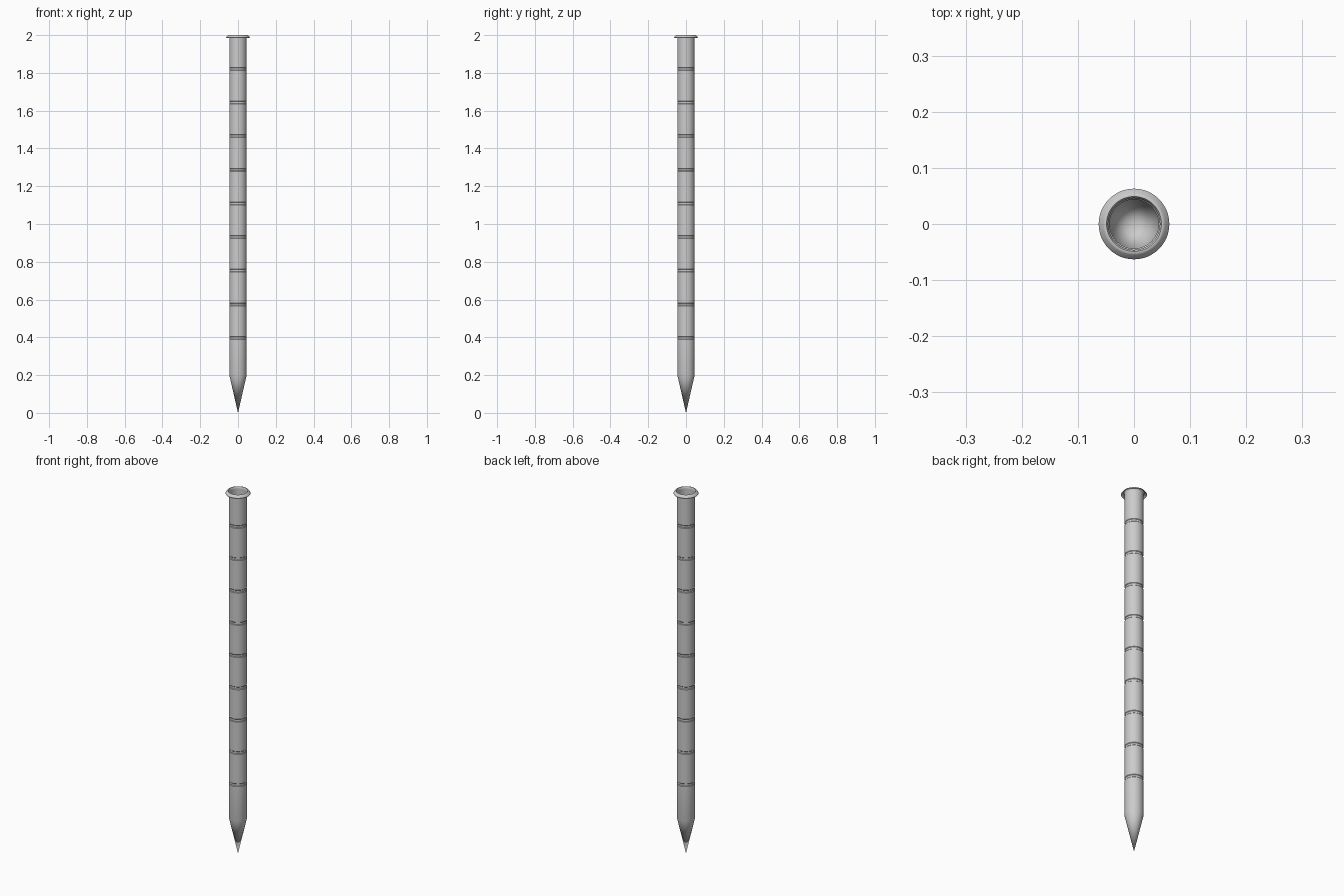
import bpy, bmesh, math

if "Cube" in bpy.data.objects:
    bpy.data.objects.remove(bpy.data.objects["Cube"])


def lathe(name, profile, steps=48):
    """Spin an (r, z) profile around the z axis."""
    bm = bmesh.new()
    vs = [bm.verts.new((r, 0, z)) for r, z in profile]
    edges = [bm.edges.new(p) for p in zip(vs, vs[1:])]
    bmesh.ops.spin(bm, geom=vs + edges, cent=(0, 0, 0), axis=(0, 0, 1),
                   angle=math.tau, steps=steps, use_duplicate=False)
    bmesh.ops.remove_doubles(bm, verts=bm.verts, dist=1e-5)
    bmesh.ops.recalc_face_normals(bm, faces=bm.faces)
    mesh = bpy.data.meshes.new(name)
    bm.to_mesh(mesh)
    bm.free()
    ob = bpy.data.objects.new(name, mesh)
    bpy.context.collection.objects.link(ob)
    bpy.ops.object.select_all(action='DESELECT')
    ob.select_set(True)
    bpy.context.view_layer.objects.active = ob
    bpy.ops.object.shade_smooth_by_angle(angle=math.radians(35))
    return ob


R, GROOVE_R = 0.046, 0.0437

# Hollow thin-walled shaft: pointed tip, nine ring grooves, open top
shaft = [(0, 0), (R, 0.2)]
for i in range(9):
    z = 0.397 + i * 0.178
    shaft += [(R, z - 0.008), (GROOVE_R, z - 0.005),
              (GROOVE_R, z + 0.005), (R, z + 0.008)]
shaft += [(R, 1.99)]

# Flared brim: flat lip at the top, sloping outwards and down
brim = [(R, 1.99), (0.0475, 1.998), (0.049, 2.0), (0.052, 2.0),
        (0.055, 1.998), (0.063, 1.987), (0.062, 1.985), (0.054, 1.994),
        (0.050, 1.996), (R, 1.99)]

lathe("stake_shaft", shaft)
lathe("top_brim", brim)
